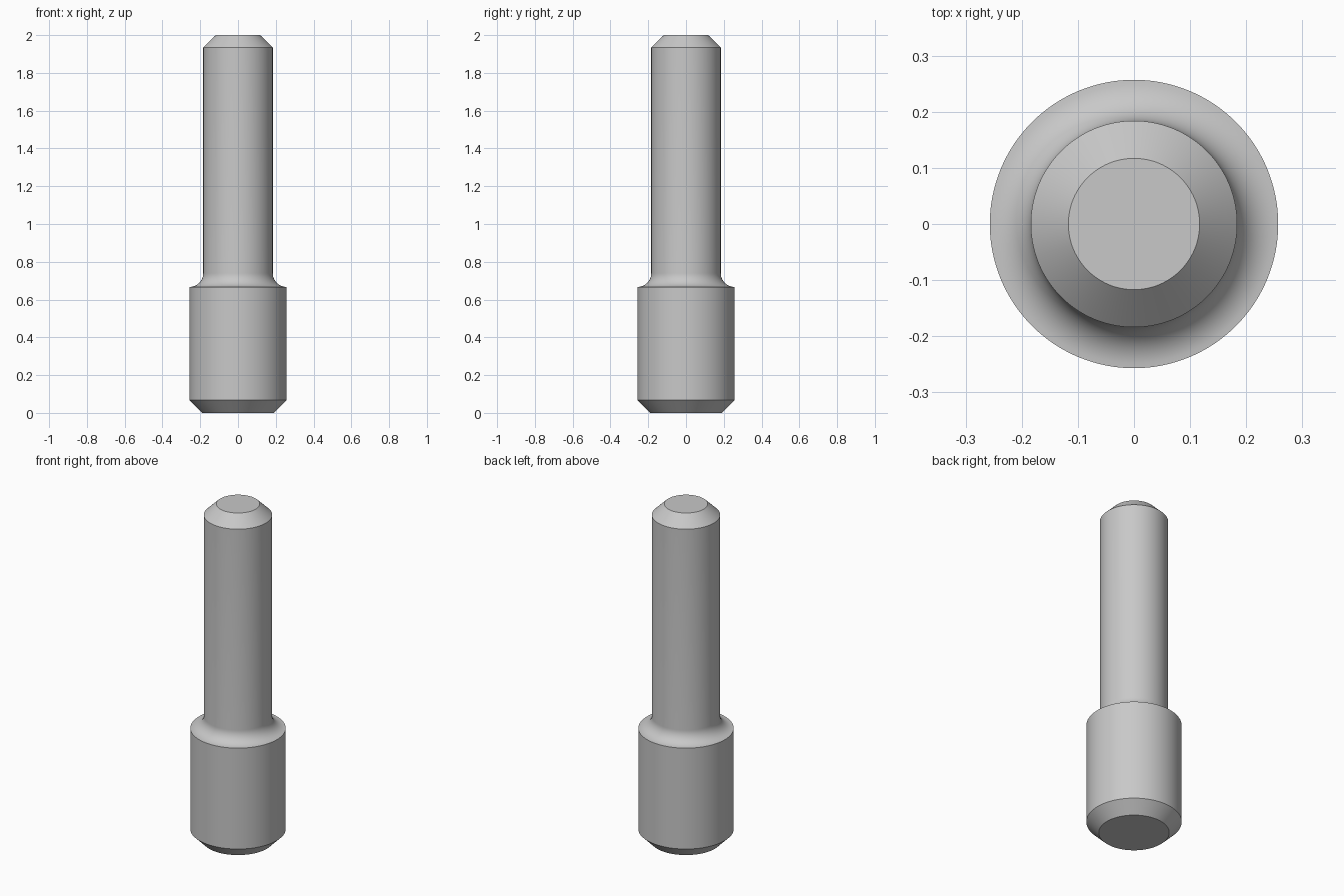
import bpy, bmesh, math

default_cube = bpy.data.objects.get("Cube")
if default_cube:
    bpy.data.objects.remove(default_cube, do_unlink=True)

SEGMENTS = 128
COLLAR_R, SHAFT_R = 0.257, 0.184
SHOULDER_Z = 0.667
FILLET = COLLAR_R - SHAFT_R

# Plain grey metal
metal = bpy.data.materials.new("grey_metal")
metal.use_nodes = True
grey = (0.58, 0.58, 0.58, 1)
metal.diffuse_color = grey
metal.node_tree.nodes["Principled BSDF"].inputs["Base Color"].default_value = grey


def lathe(name, profile):
    """Turn a (radius, height) profile about z and cap both ends."""
    bm = bmesh.new()
    rings = []
    for r, z in profile:
        angles = [math.tau * i / SEGMENTS for i in range(SEGMENTS)]
        rings.append([bm.verts.new((r * math.cos(a), r * math.sin(a), z)) for a in angles])
    for low, high in zip(rings, rings[1:]):
        for i in range(SEGMENTS):
            j = (i + 1) % SEGMENTS
            bm.faces.new((low[i], low[j], high[j], high[i]))
    bm.faces.new(rings[0][::-1])
    bm.faces.new(rings[-1])
    mesh = bpy.data.meshes.new(name)
    bm.to_mesh(mesh)
    bm.free()
    mesh.materials.append(metal)
    obj = bpy.data.objects.new(name, mesh)
    bpy.context.collection.objects.link(obj)
    bpy.ops.object.select_all(action="DESELECT")
    obj.select_set(True)
    bpy.context.view_layer.objects.active = obj
    bpy.ops.object.shade_smooth_by_angle(angle=math.radians(30))
    return obj


# Chamfered collar, concave shoulder fillet, then chamfered shaft
collar = [(0.19, 0), (COLLAR_R, 0.067)]
steps = 12
fillet = []
for k in range(steps + 1):
    a = math.pi / 2 * k / steps
    fillet.append((COLLAR_R - FILLET * math.sin(a),
                   SHOULDER_Z + FILLET * (1 - math.cos(a))))
shaft = [(SHAFT_R, 1.935), (0.117, 2)]

lathe("stepped_pin", collar + fillet + shaft)
